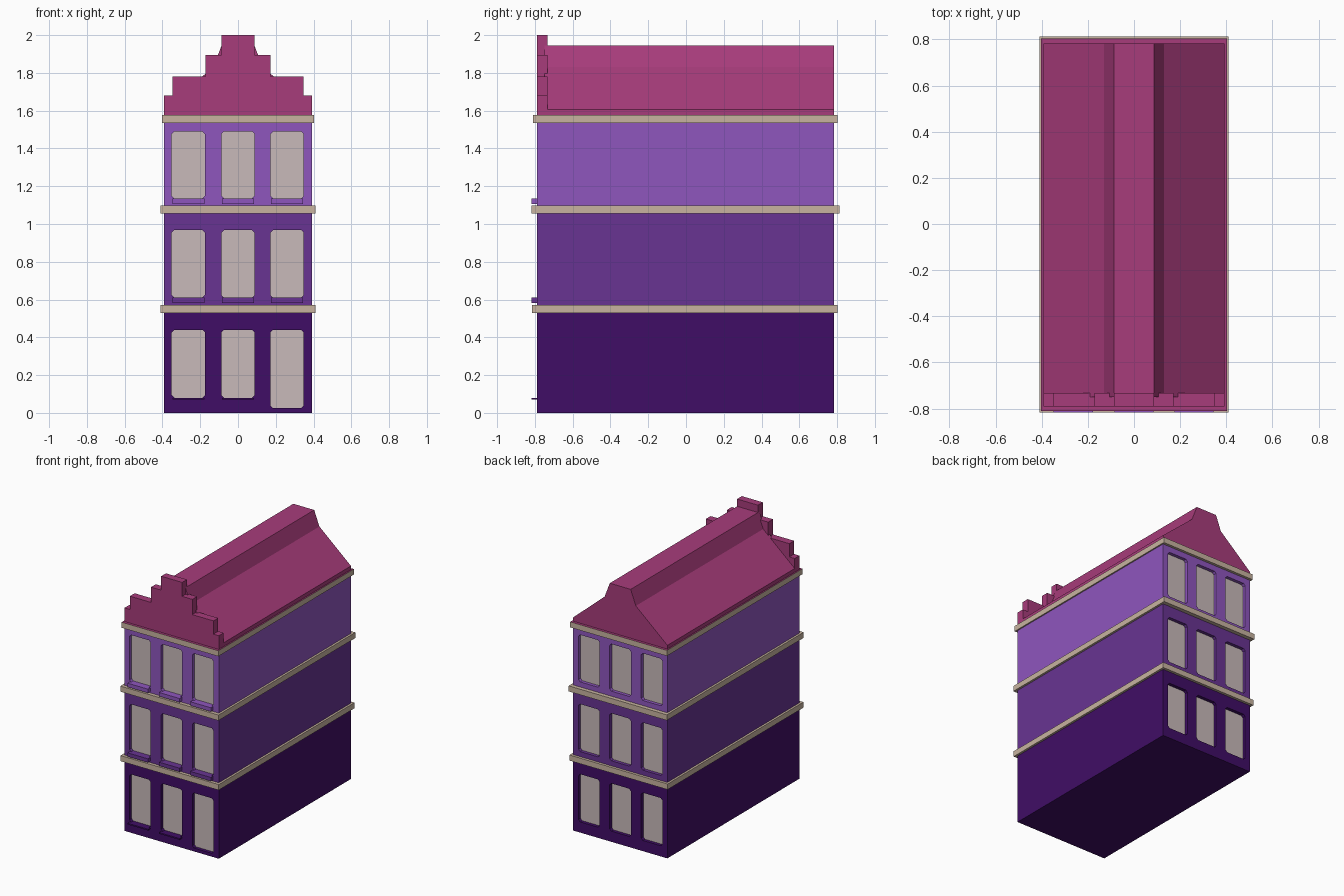
import bpy, bmesh

if "Cube" in bpy.data.objects:
    bpy.data.objects.remove(bpy.data.objects["Cube"])


def material(name, rgb):
    m = bpy.data.materials.new(name)
    m.diffuse_color = (*rgb, 1)
    m.use_nodes = True
    m.node_tree.nodes["Principled BSDF"].inputs["Base Color"].default_value = m.diffuse_color
    return m


DARK = material("dark purple", (0.051, 0.004, 0.133))
MID = material("mid purple", (0.138, 0.034, 0.287))
LIGHT = material("light purple", (0.275, 0.093, 0.515))
PINK = material("roof pink", (0.390, 0.045, 0.198))
TAN = material("trim tan", (0.578, 0.456, 0.352))
GLASS = material("pale glass", (0.578, 0.491, 0.491))

X, FRONT, BACK = 0.393, -0.79, 0.783
DEPTH = 0.03
WINDOW_X = (-0.263, 0.0, 0.26)


def extrude(bm, pts, y0, y1):
    """Extrude an x-z profile from y0 to y1."""
    face = bm.faces.new([bm.verts.new((x, y0, z)) for x, z in pts])
    new = bmesh.ops.extrude_face_region(bm, geom=[face])["geom"]
    for v in new:
        if isinstance(v, bmesh.types.BMVert):
            v.co.y = y1


def finish(name, bm, *mats):
    bmesh.ops.recalc_face_normals(bm, faces=bm.faces)
    me = bpy.data.meshes.new(name)
    bm.to_mesh(me)
    bm.free()
    for m in mats:
        me.materials.append(m)
    ob = bpy.data.objects.new(name, me)
    bpy.context.collection.objects.link(ob)
    return ob


def rect(x0, x1, z0, z1):
    return [(x0, z0), (x1, z0), (x1, z1), (x0, z1)]


def opening(cx, z0, z1, w=0.088, c=0.014):
    """Window outline with clipped corners."""
    return [(cx - w + c, z0), (cx + w - c, z0), (cx + w, z0 + c), (cx + w, z1 - c),
            (cx + w - c, z1), (cx - w + c, z1), (cx - w, z1 - c), (cx - w, z0 + c)]


def mirrored(half):
    return half + [(-x, z) for x, z in reversed(half)]


def storey(name, mat, z0, z1, win0, win1, sill0, door=False):
    bm = bmesh.new()
    extrude(bm, rect(-X, X, z0, z1), FRONT, BACK)
    wall = finish(name + "_walls", bm, mat)

    # recesses and glass, front and back
    cut, glass, sills = bmesh.new(), bmesh.new(), bmesh.new()
    for i, cx in enumerate(WINDOW_X):
        is_door = door and i == 2
        front = opening(cx, 0.025 if is_door else win0, win1)
        back = opening(cx, win0, win1)
        extrude(cut, front, FRONT - 0.05, FRONT + DEPTH)
        extrude(cut, back, BACK - DEPTH, BACK + 0.05)
        extrude(glass, front, FRONT + DEPTH - 0.005, FRONT + DEPTH + 0.003)
        extrude(glass, back, BACK - DEPTH - 0.003, BACK - DEPTH + 0.005)
        if not is_door:
            extrude(sills, rect(cx - 0.085, cx + 0.085, sill0, win0), FRONT - 0.027, FRONT + 0.02)
    cutter = finish(name + "_cutter", cut, mat)
    cutter.hide_render = True
    mod = wall.modifiers.new("openings", "BOOLEAN")
    mod.operation, mod.solver, mod.object = "DIFFERENCE", "EXACT", cutter
    bpy.context.view_layer.objects.active = wall
    bpy.ops.object.modifier_apply(modifier=mod.name)
    bpy.data.objects.remove(cutter)
    finish(name + "_panes", glass, GLASS)
    finish(name + "_sills", sills, mat)


storey("ground_floor", DARK, 0.0, 0.54, 0.08, 0.44, 0.07, door=True)
storey("middle_floor", MID, 0.56, 1.065, 0.61, 0.968, 0.582)
storey("upper_floor", LIGHT, 1.085, 1.545, 1.135, 1.49, 1.106)

# trim bands between floors; the top one carries the roof colour on its upper face
for name, hx, y0, y1, z0, z1 in (("lower_band", 0.409, -0.814, 0.803, 0.53, 0.572),
                                 ("middle_band", 0.409, -0.817, 0.813, 1.055, 1.097),
                                 ("eaves_band", 0.403, -0.810, 0.803, 1.535, 1.577)):
    bm = bmesh.new()
    extrude(bm, rect(-hx, hx, z0, z1), y0, y1)
    ob = finish(name, bm, TAN, PINK)
    if name == "eaves_band":
        for p in ob.data.polygons:
            if p.normal.z > 0.5:
                p.material_index = 1

# roof with steeper crown
bm = bmesh.new()
extrude(bm, mirrored([(X, 1.57), (X, 1.605), (0.13, 1.832), (0.087, 1.945)]), FRONT + 0.04, BACK)
finish("roof", bm, PINK)

# stepped front gable
bm = bmesh.new()
extrude(bm, mirrored([(X, 1.57), (X, 1.68), (0.348, 1.68), (0.348, 1.78), (0.172, 1.78),
                      (0.172, 1.895), (0.087, 1.895), (0.087, 2.0)]), FRONT, FRONT + 0.057)
finish("stepped_gable", bm, PINK)
